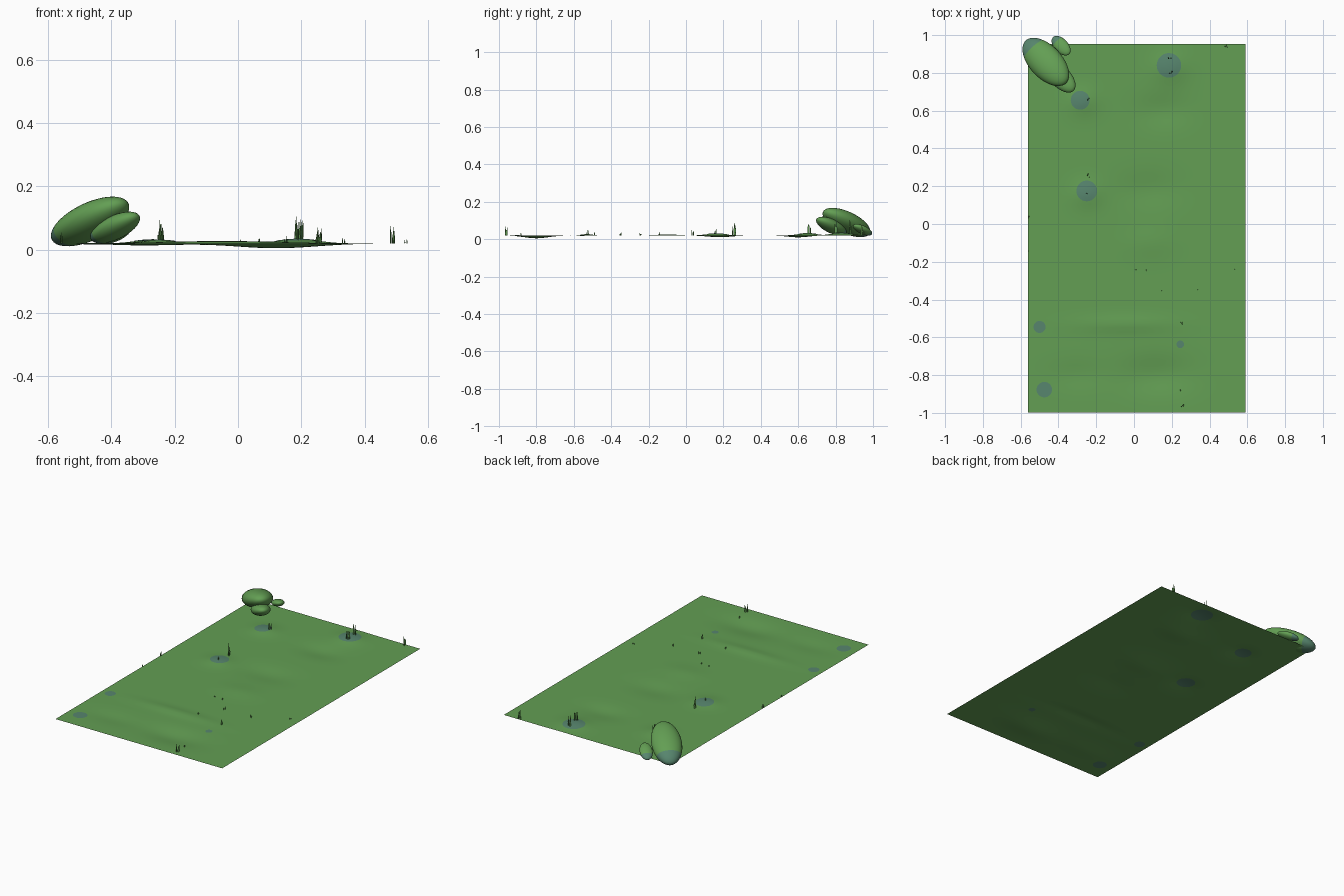
import bpy, bmesh, math, random
from mathutils import Vector, Matrix

if "Cube" in bpy.data.objects:
    bpy.data.objects.remove(bpy.data.objects["Cube"])

random.seed(4)


def material(name, rgb):
    m = bpy.data.materials.new(name)
    m.diffuse_color = (*rgb, 1)
    m.use_nodes = True
    m.node_tree.nodes["Principled BSDF"].inputs["Base Color"].default_value = m.diffuse_color
    return m


GREEN = material("meadow green", (0.125, 0.345, 0.088))
TEAL = material("teal stone", (0.095, 0.235, 0.155))


def finish(bm, name, mats, smooth=True):
    me = bpy.data.meshes.new(name)
    bm.to_mesh(me)
    bm.free()
    for m in mats:
        me.materials.append(m)
    for p in me.polygons:
        p.use_smooth = smooth
    ob = bpy.data.objects.new(name, me)
    bpy.context.collection.objects.link(ob)
    return ob


# Ground relief: x, y, height, x spread, y spread
RELIEF = [
    (-0.27, 0.65, 0.012, 0.08, 0.07), (-0.25, 0.16, 0.011, 0.08, 0.07),
    (0.19, 0.83, 0.014, 0.09, 0.08), (0.15, 0.60, -0.010, 0.13, 0.08),
    (0.08, 0.18, -0.009, 0.15, 0.09), (0.12, -0.80, -0.015, 0.18, 0.09),
    (-0.30, -0.80, -0.006, 0.15, 0.07), (-0.05, -0.53, 0.008, 0.25, 0.04),
    (0.08, -0.10, 0.006, 0.12, 0.08),
]


def ground_z(x, y):
    z = 0.0195
    for cx, cy, h, sx, sy in RELIEF:
        z += h * math.exp(-((x - cx) / sx) ** 2 - ((y - cy) / sy) ** 2)
    return z


# Ground sheet
bm = bmesh.new()
bmesh.ops.create_grid(bm, x_segments=46, y_segments=78, size=1)
for v in bm.verts:
    v.co.x = 0.015 + v.co.x * 0.575
    v.co.y = -0.023 + v.co.y * 0.976
    v.co.z = ground_z(v.co.x, v.co.y)
finish(bm, "ground", [GREEN])

# Round stone patches lying in the ground, seen from both sides
PATCHES = [(0.185, 0.84, 0.065), (-0.285, 0.655, 0.05), (-0.25, 0.175, 0.055),
           (-0.5, -0.545, 0.032), (-0.475, -0.877, 0.041), (0.245, -0.637, 0.02)]
bm = bmesh.new()
for px, py, r in PATCHES:
    for side in (1, -1):
        rings = []
        for k in (1, 2, 3):
            ring = []
            for i in range(28):
                a = side * math.tau * i / 28
                x = px + r * k / 3 * math.cos(a)
                y = py + r * k / 3 * math.sin(a)
                ring.append(bm.verts.new((x, y, ground_z(x, y) + side * 0.0015)))
            rings.append(ring)
        bm.faces.new(rings[0])
        for inner, outer in zip(rings, rings[1:]):
            for i in range(28):
                j = (i + 1) % 28
                bm.faces.new((inner[i], outer[i], outer[j], inner[j]))
finish(bm, "stone_patches", [TEAL])

# Leaning boulders: long axis rises toward the front right
long_axis = Vector((0.64, -0.68, 0.36)).normalized()
side_axis = Vector((0, 0, 1)).cross(long_axis).normalized()
up_axis = long_axis.cross(side_axis)
LEAN = Matrix((long_axis, side_axis, up_axis)).transposed()


def boulder(name, centre, radii, teal_below):
    bm = bmesh.new()
    bmesh.ops.create_uvsphere(bm, u_segments=32, v_segments=20, radius=1,
                              matrix=Matrix.Rotation(math.pi / 2, 4, 'Y'))
    for f in bm.faces:
        # low end of the stone is bare
        f.material_index = int(f.calc_center_median().x < teal_below)
    for v in bm.verts:
        p = Vector(c * r for c, r in zip(v.co, radii))
        v.co = Vector(centre) + LEAN @ p
    finish(bm, name, [GREEN, TEAL])


boulder("large_boulder", (-0.467, 0.858, 0.089), (0.165, 0.087, 0.055), -0.6)
boulder("front_boulder", (-0.388, 0.777, 0.07), (0.105, 0.055, 0.035), -0.6)
boulder("back_boulder", (-0.386, 0.944, 0.05), (0.066, 0.037, 0.021), -0.45)

# Grass tufts: x, y, tip height, blade count
TUFTS = [
    (0.19, 0.885, 0.11, 4), (0.195, 0.80, 0.10, 4), (-0.245, 0.66, 0.09, 4),
    (-0.24, 0.255, 0.10, 4), (-0.25, 0.16, 0.06, 3), (0.485, 0.945, 0.08, 4),
    (-0.557, 0.037, 0.055, 3), (-0.557, -0.145, 0.04, 2), (0.01, -0.24, 0.034, 2),
    (0.065, -0.245, 0.034, 2), (0.53, -0.24, 0.035, 2), (0.15, -0.35, 0.045, 2),
    (0.333, -0.35, 0.04, 3), (0.065, -0.49, 0.04, 3), (0.25, -0.525, 0.055, 4),
    (0.245, -0.88, 0.035, 2), (0.255, -0.957, 0.078, 4),
]
bm = bmesh.new()
for tx, ty, tip, count in TUFTS:
    tall = tip - ground_z(tx, ty)
    for i in range(count):
        h = tall * (1 if i == 0 else random.uniform(0.6, 0.95))
        spread = 0.11 * tall + 0.002
        x = tx + random.uniform(-spread, spread)
        y = ty + random.uniform(-spread, spread)
        w = 0.0015 + 0.03 * tall
        z = ground_z(x, y)
        lean = random.uniform(-0.05, 0.05) * h
        # three-sided blade, widest a third of the way up
        rings = []
        for t, k in ((0, 0.8), (0.4, 1.0)):
            rings.append([bm.verts.new((x + lean * t + w * k * math.cos(a),
                                        y + w * k * math.sin(a), z + h * t))
                          for a in (0.5, 2.6, 4.7)])
        top = bm.verts.new((x + lean, y, z + h))
        for j in range(3):
            n = (j + 1) % 3
            bm.faces.new((rings[0][j], rings[0][n], rings[1][n], rings[1][j]))
            bm.faces.new((rings[1][j], rings[1][n], top))
finish(bm, "grass_tufts", [GREEN], smooth=False)
